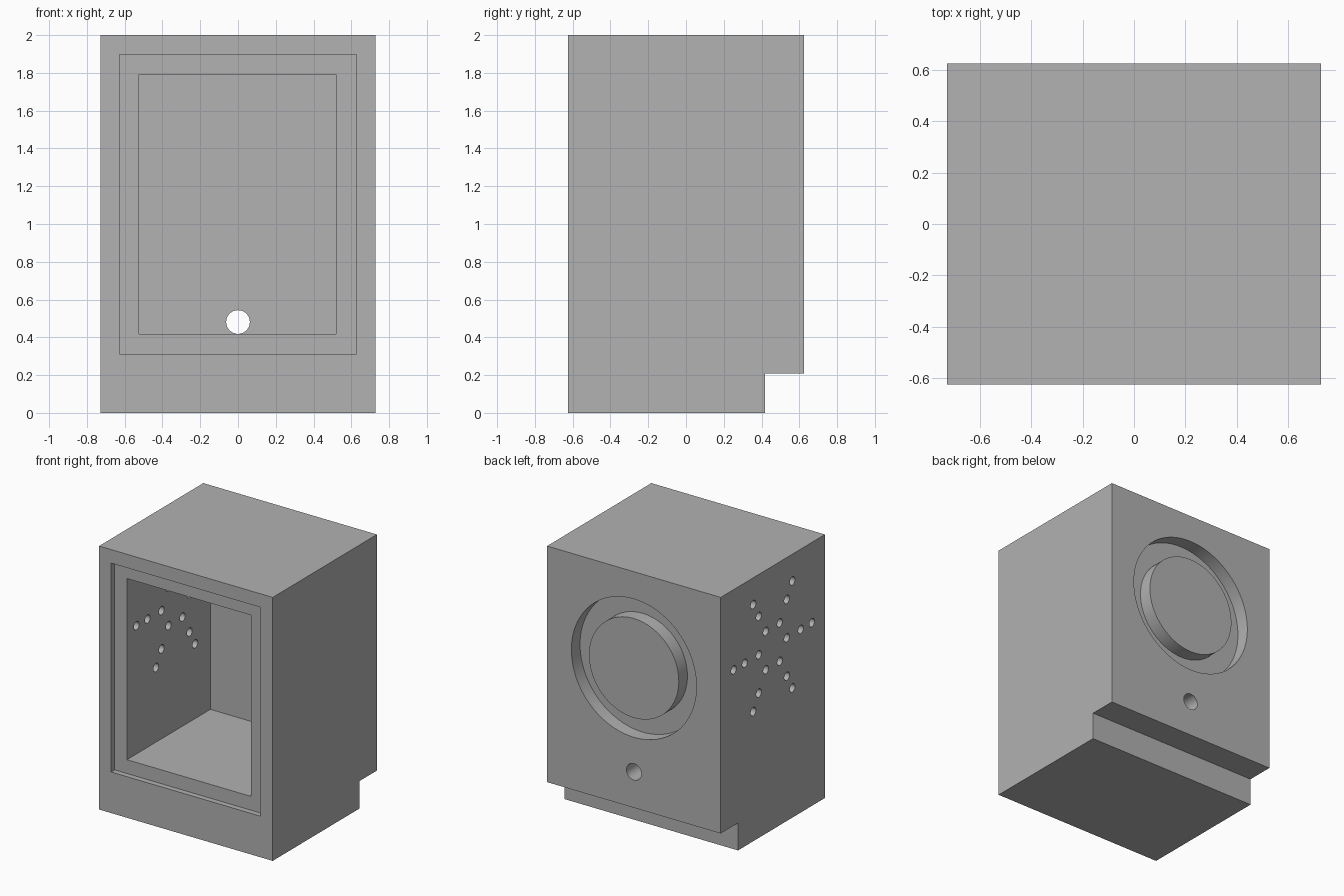
import bpy, bmesh, math
from mathutils import Matrix, Vector

if "Cube" in bpy.data.objects:
    bpy.data.objects.remove(bpy.data.objects["Cube"])

W, D, H = 0.729, 0.625, 2.0      # half width, half depth, height
WALL = 0.208

grey = bpy.data.materials.new("grey")
grey.diffuse_color = (0.445, 0.445, 0.445, 1)
grey.use_nodes = True
grey.node_tree.nodes["Principled BSDF"].inputs["Base Color"].default_value = grey.diffuse_color


def make_object(name, bm):
    bmesh.ops.recalc_face_normals(bm, faces=bm.faces)
    mesh = bpy.data.meshes.new(name)
    bm.to_mesh(mesh)
    bm.free()
    mesh.materials.append(grey)
    obj = bpy.data.objects.new(name, mesh)
    bpy.context.collection.objects.link(obj)
    return obj


def box(name, lo, hi):
    lo, hi = Vector(lo), Vector(hi)
    bm = bmesh.new()
    m = Matrix.Translation((lo + hi) / 2) @ Matrix.Diagonal((*(hi - lo), 1))
    bmesh.ops.create_cube(bm, size=1, matrix=m)
    return make_object(name, bm)


def cylinder(name, centre, radius, length, axis, sides):
    bm = bmesh.new()
    turn = Matrix.Rotation(math.pi / 2, 4, 'Y' if axis == 'X' else 'X')
    bmesh.ops.create_cone(bm, cap_ends=True, segments=sides, radius1=radius,
                          radius2=radius, depth=length,
                          matrix=Matrix.Translation(centre) @ turn)
    return make_object(name, bm)


def cut(target, cutter):
    mod = target.modifiers.new("cut", 'BOOLEAN')
    mod.operation, mod.solver, mod.object = 'DIFFERENCE', 'EXACT', cutter
    bpy.context.view_layer.objects.active = target
    bpy.ops.object.modifier_apply(modifier=mod.name)
    bpy.data.objects.remove(cutter)


# Cabinet block: side profile with a notch under the back, extruded across
profile = [(-D, 0), (D - WALL, 0), (D - WALL, WALL), (D, WALL), (D, H), (-D, H)]
bm = bmesh.new()
side = bm.faces.new([bm.verts.new((-W, y, z)) for y, z in profile])
ext = bmesh.ops.extrude_face_region(bm, geom=[side])
bmesh.ops.translate(bm, vec=(2 * W, 0, 0),
                    verts=[v for v in ext["geom"] if isinstance(v, bmesh.types.BMVert)])
cabinet = make_object("cabinet", bm)

# Front rebate and inner chamber
cut(cabinet, box("rebate_cutter", (-0.627, -D - 0.1, 0.312), (0.627, -D + 0.042, 1.897)))
cut(cabinet, box("chamber_cutter", (-0.524, -D - 0.1, 0.417), (0.518, D - WALL, H - WALL)))

# Ring groove in the back, leaving a flush round core
GZ = 1.268
groove = cylinder("groove_cutter", (0, D, GZ), 0.525, 0.208, 'Y', 96)
cut(groove, cylinder("core_cutter", (0, D, GZ), 0.377, 0.5, 'Y', 96))
cut(cabinet, groove)

# Cable hole through the back wall
cut(cabinet, cylinder("cable_hole_cutter", (0, D - 0.1, 0.481), 0.0625, 0.4, 'Y', 48))

# Vent holes through the left wall: three rings of six
for r in (0.168, 0.336, 0.469):
    for k in range(6):
        a = k * math.pi / 3
        pos = (-W + 0.1, r * math.cos(a), 1.39 + r * math.sin(a))
        cut(cabinet, cylinder("vent_cutter", pos, 0.0315, 0.4, 'X', 32))

# Smooth round walls, sharp edges elsewhere
bpy.ops.object.select_all(action='DESELECT')
cabinet.select_set(True)
bpy.context.view_layer.objects.active = cabinet
bpy.ops.object.shade_smooth_by_angle(angle=math.radians(30))
